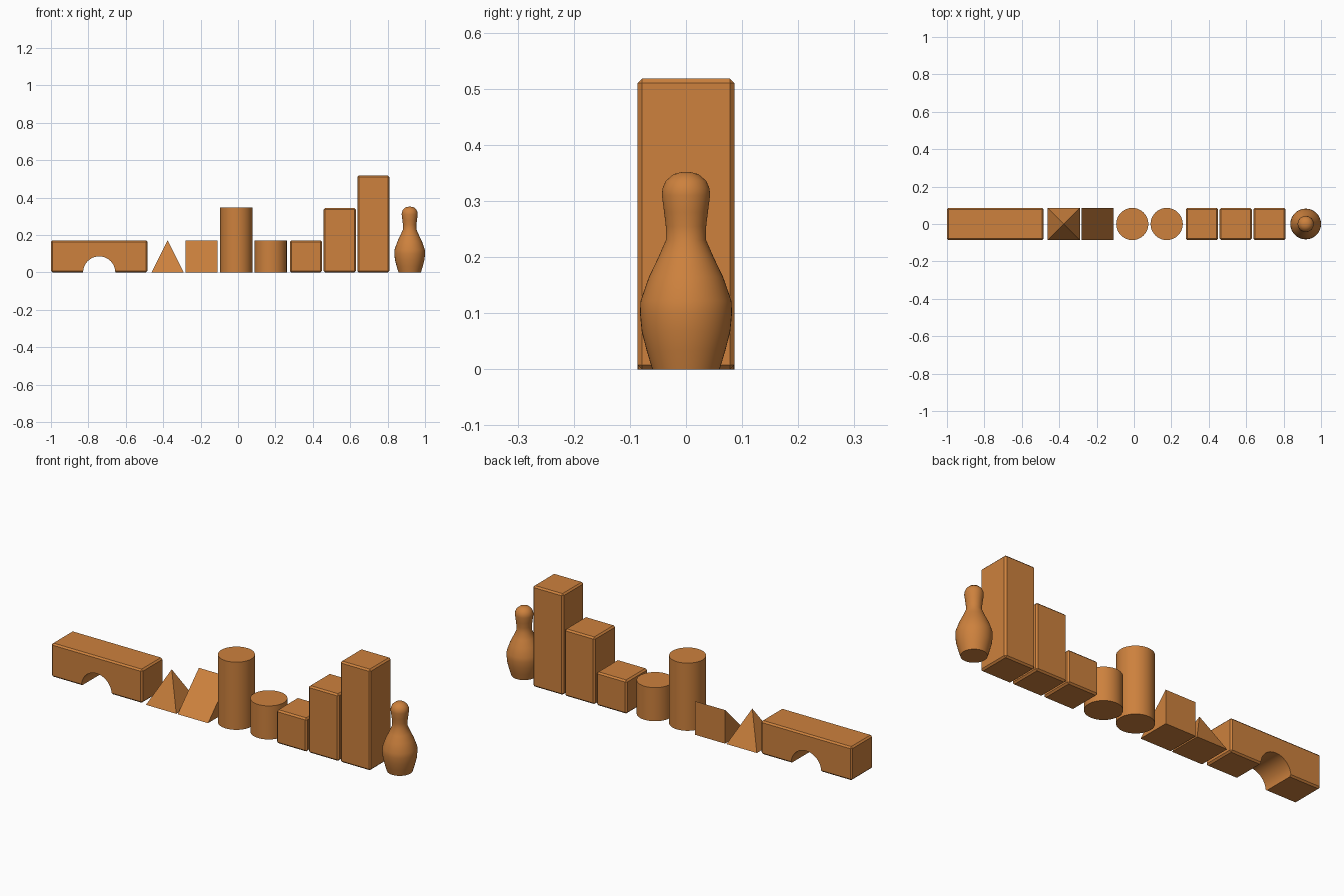
import bpy, bmesh, math

if "Cube" in bpy.data.objects:
    bpy.data.objects.remove(bpy.data.objects["Cube"])

U = 0.172          # basic block unit
H = U / 2
wood = bpy.data.materials.new("warm wood")
wood.diffuse_color = (0.61, 0.22, 0.047, 1)
wood.use_nodes = True
wood.node_tree.nodes["Principled BSDF"].inputs["Base Color"].default_value = wood.diffuse_color


def add_object(name, bm, x, smooth=False):
    bmesh.ops.recalc_face_normals(bm, faces=bm.faces)
    mesh = bpy.data.meshes.new(name)
    bm.to_mesh(mesh)
    bm.free()
    ob = bpy.data.objects.new(name, mesh)
    bpy.context.collection.objects.link(ob)
    ob.location.x = x
    mesh.materials.append(wood)
    bpy.ops.object.select_all(action='DESELECT')
    bpy.context.view_layer.objects.active = ob
    ob.select_set(True)
    if smooth:
        bpy.ops.object.shade_smooth_by_angle(angle=math.radians(35))
    return ob


def block(name, x, width, height, chamfer=0.008):
    bm = bmesh.new()
    bmesh.ops.create_cube(bm, size=1)
    for v in bm.verts:
        v.co = (v.co.x * width, v.co.y * U, (v.co.z + 0.5) * height)
    bmesh.ops.bevel(bm, geom=bm.edges[:], offset=chamfer, segments=1, affect='EDGES')
    return add_object(name, bm, x)


def prism(name, x, outline, top):
    """Hull of a square base and the given top points."""
    bm = bmesh.new()
    for p in outline + top:
        bm.verts.new(p)
    bmesh.ops.convex_hull(bm, input=bm.verts[:])
    bmesh.ops.dissolve_limit(bm, angle_limit=0.01, verts=bm.verts[:], edges=bm.edges[:])
    return add_object(name, bm, x)


def lathe(name, x, profile, steps=48):
    bm = bmesh.new()
    vs = [bm.verts.new((r, 0, z)) for r, z in profile]
    es = [bm.edges.new(e) for e in zip(vs, vs[1:])]
    bmesh.ops.spin(bm, geom=vs + es, cent=(0, 0, 0), axis=(0, 0, 1),
                   angle=math.tau, steps=steps)
    bmesh.ops.remove_doubles(bm, verts=bm.verts[:], dist=1e-4)
    return add_object(name, bm, x, smooth=True)


# arch bridge: long block with a half-round tunnel
arch = block("arch_block", -0.742, 3 * U, U)
bm = bmesh.new()
bmesh.ops.create_cone(bm, cap_ends=True, segments=48, radius1=H, radius2=H, depth=0.4)
cutter = add_object("tunnel_cutter", bm, arch.location.x)
cutter.rotation_euler.x = math.pi / 2
cutter.hide_render = True
mod = arch.modifiers.new("tunnel", 'BOOLEAN')
mod.operation = 'DIFFERENCE'
mod.solver = 'EXACT'
mod.object = cutter
bpy.context.view_layer.objects.active = arch
bpy.ops.object.modifier_apply(modifier=mod.name)
bpy.data.objects.remove(cutter)
bpy.ops.object.select_all(action='DESELECT')
arch.select_set(True)
bpy.ops.object.shade_smooth_by_angle(angle=math.radians(20))

# pyramid and wedge (slope towards the front)
base = [(-H, -H, 0), (H, -H, 0), (H, H, 0), (-H, H, 0)]
prism("pyramid", -0.376, base, [(0, 0, U)])
prism("wedge", -0.196, base, [(-H, H, U), (H, H, U)])

# cylinders
for name, x, h in (("tall_cylinder", -0.009, 0.347), ("short_cylinder", 0.175, U)):
    lathe(name, x, [(0, 0), (H, 0), (H, h), (0, h)])

# three chamfered square blocks of rising height
for name, x, h in (("cube_block", 0.363, U), ("medium_block", 0.544, 2 * U),
                   ("tall_block", 0.724, 0.518)):
    block(name, x, U, h)

# skittle pin
lathe("skittle_pin", 0.918, [
    (0, 0), (0.060, 0), (0.070, 0.033), (0.079, 0.068), (0.082, 0.10), (0.081, 0.122),
    (0.066, 0.165), (0.050, 0.198), (0.036, 0.230), (0.036, 0.255), (0.039, 0.280),
    (0.043, 0.310), (0.042, 0.322), (0.036, 0.336), (0.022, 0.348), (0.010, 0.351),
    (0, 0.352)])
